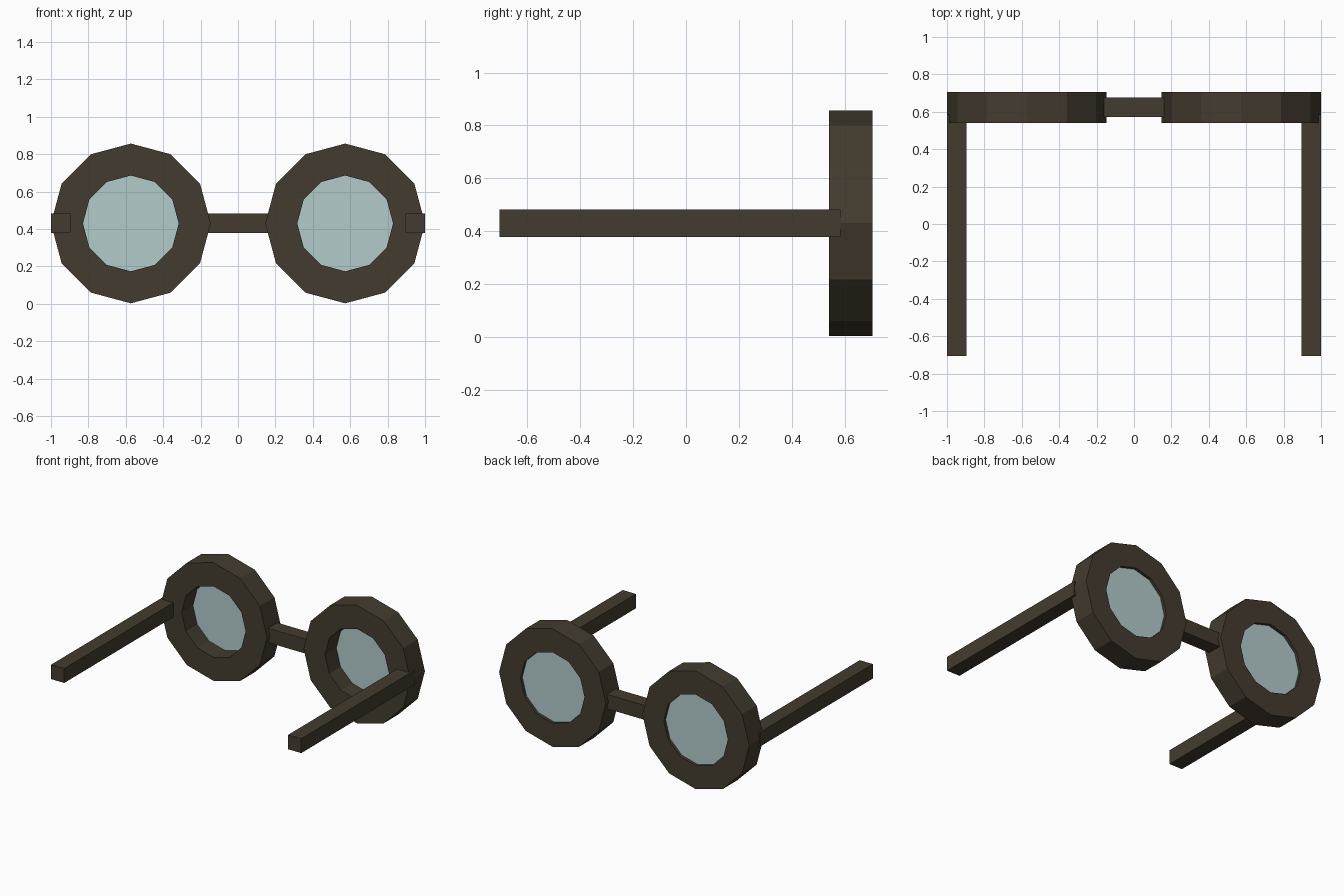
import bpy
import bmesh
from math import cos, sin, tau

default = bpy.data.objects.get("Cube")
if default:
    bpy.data.objects.remove(default, do_unlink=True)

SIDES = 12
RIM_X, MID_Z = 0.573, 0.43


def material(name, colour):
    mat = bpy.data.materials.new(name)
    mat.use_nodes = True
    mat.diffuse_color = colour
    mat.node_tree.nodes["Principled BSDF"].inputs["Base Color"].default_value = colour
    return mat


frame_mat = material("dark brown frame", (0.056, 0.044, 0.028, 1))
lens_mat = material("pale blue lens", (0.45, 0.60, 0.60, 1))


def finish(name, bm, mat):
    bmesh.ops.recalc_face_normals(bm, faces=bm.faces)
    mesh = bpy.data.meshes.new(name)
    bm.to_mesh(mesh)
    bm.free()
    mesh.materials.append(mat)
    obj = bpy.data.objects.new(name, mesh)
    bpy.context.collection.objects.link(obj)
    return obj


def box(name, low, high, mat):
    bm = bmesh.new()
    bmesh.ops.create_cube(bm, size=1)
    for v in bm.verts:
        v.co = [(a + b) / 2 + c * (b - a) for a, b, c in zip(low, high, v.co)]
    return finish(name, bm, mat)


def circle(bm, x, y, radius):
    angles = [tau * i / SIDES for i in range(SIDES)]
    return [bm.verts.new((x + radius * cos(a), y, MID_Z + radius * sin(a)))
            for a in angles]


def bridge(bm, first, second):
    for i in range(SIDES):
        j = (i + 1) % SIDES
        bm.faces.new((first[i], first[j], second[j], second[i]))


def rim(name, x):
    # Rectangular section swept round the lens
    bm = bmesh.new()
    section = ((0.54, 0.427), (0.706, 0.427), (0.706, 0.256), (0.54, 0.256))
    loops = [circle(bm, x, y, r) for y, r in section]
    for k in range(len(loops)):
        bridge(bm, loops[k - 1], loops[k])
    finish(name, bm, frame_mat)


def lens(name, x):
    bm = bmesh.new()
    near, far = circle(bm, x, 0.67, 0.26), circle(bm, x, 0.685, 0.26)
    bridge(bm, near, far)
    bm.faces.new(near)
    bm.faces.new(far)
    finish(name, bm, lens_mat)


# Matching rim, lens and temple arm on each side
for side, s in (("left", 1), ("right", -1)):
    rim(side + "_rim", s * RIM_X)
    lens(side + "_lens", s * RIM_X)
    inner, outer = sorted((s * 0.895, s * 1.0))
    box(side + "_temple_arm", (inner, -0.706, 0.378), (outer, 0.585, 0.482), frame_mat)

# Nose bridge between the rims
box("nose_bridge", (-0.18, 0.573, 0.378), (0.18, 0.677, 0.482), frame_mat)
